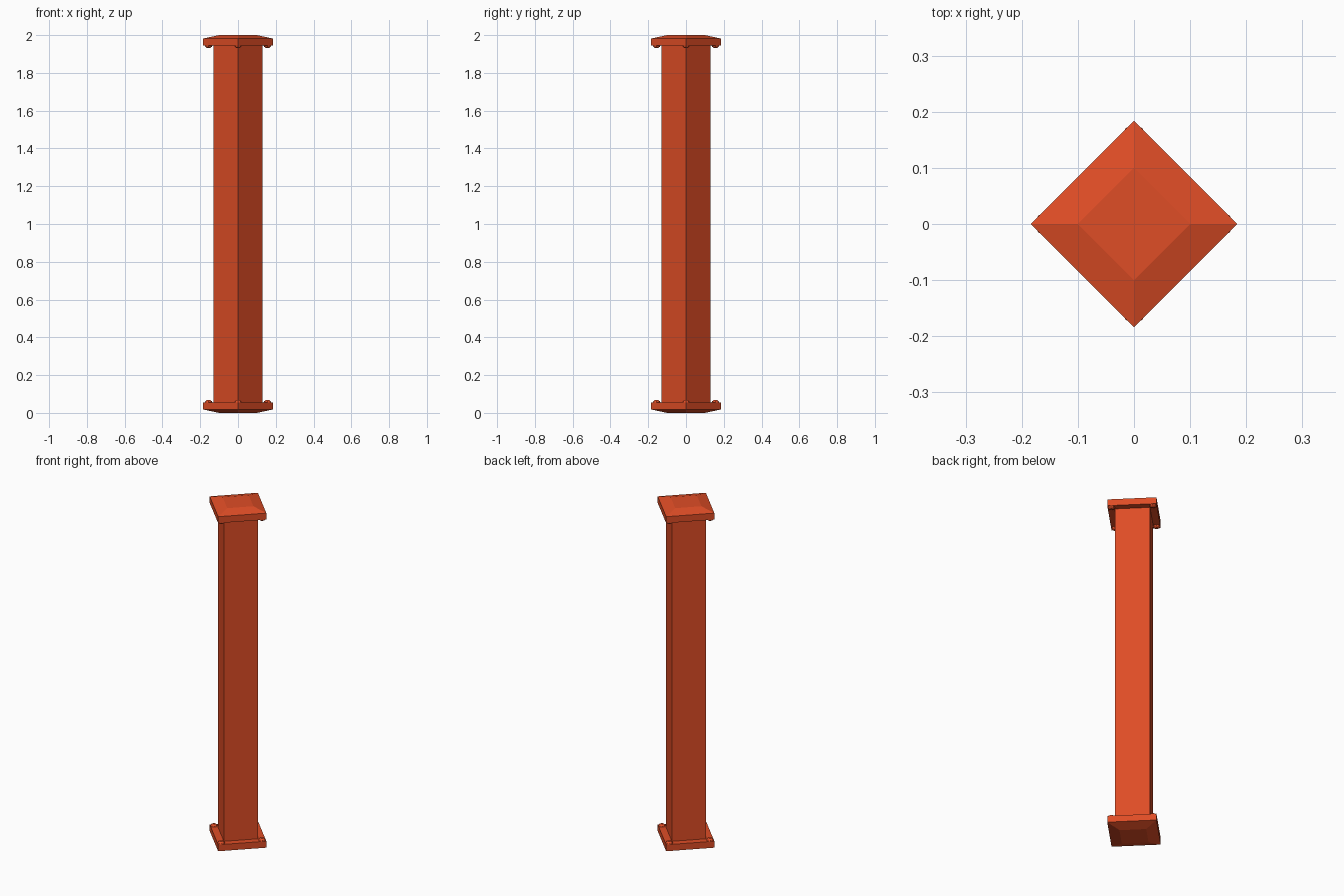
import bpy
import math

cube = bpy.data.objects.get("Cube")
if cube:
    bpy.data.objects.remove(cube, do_unlink=True)

red = bpy.data.materials.new("orange_red_paint")
red.use_nodes = True
colour = (0.74, 0.074, 0.019, 1)
red.diffuse_color = colour
red.node_tree.nodes["Principled BSDF"].inputs["Base Color"].default_value = colour


def stack(name, rings, sides=4, centre=(0, 0)):
    """Closed solid from (radius, height) rings, with a corner on +x."""
    verts = [(centre[0] + r * math.cos(math.tau * i / sides),
              centre[1] + r * math.sin(math.tau * i / sides), z)
             for r, z in rings for i in range(sides)]
    faces = [tuple(reversed(range(sides))),
             tuple(range(len(verts) - sides, len(verts)))]
    for k in range(len(rings) - 1):
        for i in range(sides):
            j = (i + 1) % sides
            a, b = k * sides, (k + 1) * sides
            faces.append((a + i, a + j, b + j, b + i))
    mesh = bpy.data.meshes.new(name)
    mesh.from_pydata(verts, [], faces)
    mesh.materials.append(red)
    obj = bpy.data.objects.new(name, mesh)
    bpy.context.collection.objects.link(obj)
    return obj


HEIGHT = 2.0
plate = [(0.1, 0), (0.184, 0.018), (0.184, 0.056)]
bolt = [(0.021, 0.054), (0.017, 0.062), (0.008, 0.068)]


def flip(rings):
    return [(r, HEIGHT - z) for r, z in reversed(rings)]


# Square shaft and its two bevelled end plates
stack("shaft", [(0.131, 0.05), (0.131, HEIGHT - 0.05)])
stack("base_plate", plate)
stack("top_plate", flip(plate))

# Bolt heads in the plate corners, facing the shaft
for n in range(4):
    angle = n * math.pi / 2
    spot = (0.156 * math.cos(angle), 0.156 * math.sin(angle))
    stack(f"base_bolt_{n + 1}", bolt, 8, spot)
    stack(f"top_bolt_{n + 1}", flip(bolt), 8, spot)
